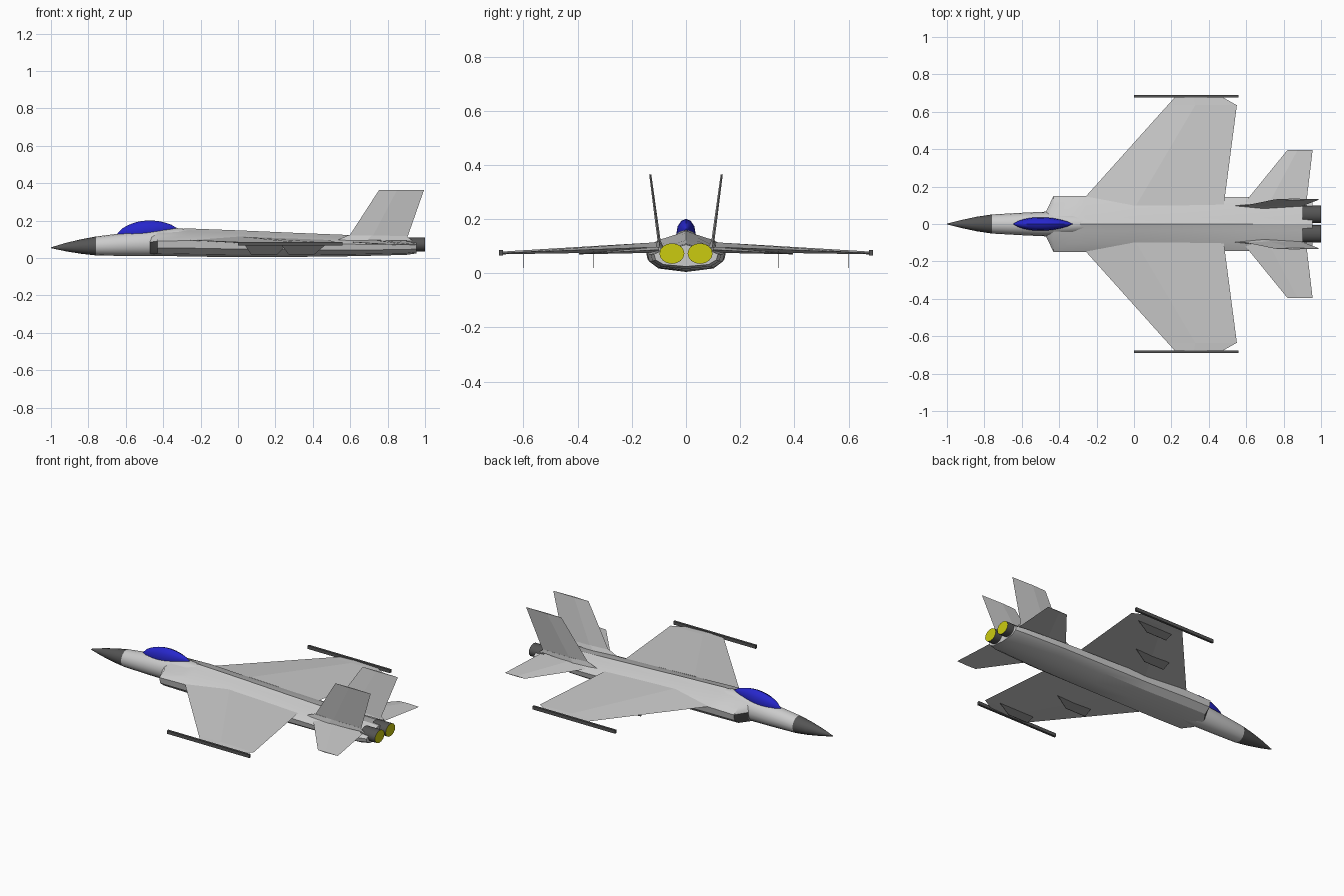
import bpy, bmesh, math
from mathutils import Vector

cube = bpy.data.objects.get("Cube")
if cube:
    bpy.data.objects.remove(cube, do_unlink=True)


def material(name, rgb):
    m = bpy.data.materials.new(name)
    m.use_nodes = True
    m.diffuse_color = (*rgb, 1)
    m.node_tree.nodes["Principled BSDF"].inputs["Base Color"].default_value = (*rgb, 1)
    return m


GREY = material("light grey", (0.6, 0.6, 0.6))
DARK = material("dark grey", (0.09, 0.09, 0.09))
BLUE = material("canopy blue", (0.02, 0.02, 0.6))
YELLOW = material("exhaust yellow", (0.6, 0.6, 0.005))


def loft(name, rings, mats, rule=None, smooth=None):
    """Skin a row of equal point rings and cap both ends."""
    bm = bmesh.new()
    rows = [[bm.verts.new(p) for p in ring] for ring in rings]
    n = len(rows[0])
    for a, b in zip(rows, rows[1:]):
        for i in range(n):
            j = (i + 1) % n
            bm.faces.new((a[i], a[j], b[j], b[i]))
    bm.faces.new(rows[0])
    bm.faces.new(rows[-1])
    bmesh.ops.recalc_face_normals(bm, faces=bm.faces)
    if rule:
        for f in bm.faces:
            f.material_index = rule(f.calc_center_median(), f.normal)
    me = bpy.data.meshes.new(name)
    bm.to_mesh(me)
    bm.free()
    for m in mats:
        me.materials.append(m)
    ob = bpy.data.objects.new(name, me)
    bpy.context.collection.objects.link(ob)
    if smooth:
        bpy.ops.object.select_all(action='DESELECT')
        bpy.context.view_layer.objects.active = ob
        ob.select_set(True)
        bpy.ops.object.shade_smooth_by_angle(angle=math.radians(smooth))
    return ob


def oval(x, y, z, ry, rz, n=16):
    turns = [math.tau * i / n for i in range(n)]
    return [(x, y + ry * math.cos(t), z + rz * math.sin(t)) for t in turns]


def foil(name, stations, normal):
    """Thin diamond-section surface; stations hold leading edge, trailing edge, thickness."""
    rings = []
    for lead, trail, thick in stations:
        a, b = Vector(lead), Vector(trail)
        mid, off = a.lerp(b, 0.4), Vector(normal) * thick / 2
        rings.append([a, mid + off, b, mid - off])
    return loft(name, rings, [GREY])


# Nose and forward fuselage: x, half width, bottom, top
NOSE = [(-1, .002, .053, .057), (-.92, .022, .036, .081), (-.84, .039, .023, .1),
        (-.76, .051, .014, .115), (-.6, .06, .011, .135), (-.45, .067, .01, .15),
        (-.33, .062, .01, .16), (-.1, .03, .03, .14)]
loft("forward_fuselage", [oval(x, 0, (b + t) / 2, w, (t - b) / 2) for x, w, b, t in NOSE],
     [GREY, DARK], lambda c, n: int(c.x < -.76), 40)

# Main body with side intakes: x, half width, bottom, top
HALF = [(0, 1), (.25, .9), (.69, .76), (1, .57), (.95, .3), (.7, .09), (0, 0)]
PROFILE = HALF + [(-u, v) for u, v in HALF[-2:0:-1]]
BODY = [(-.47, .068, .012, .14), (-.43, .15, .012, .15), (-.26, .15, .008, .158),
        (0, .145, .005, .148), (.3, .145, .006, .135), (.62, .143, .01, .122),
        (.9, .13, .017, .11), (.955, .118, .025, .106)]
loft("main_body", [[(x, u * w, b + v * (t - b)) for u, v in PROFILE] for x, w, b, t in BODY],
     [GREY, DARK], lambda c, n: int(c.x < -.44 and .03 < c.z < .09 and abs(c.y) > .04), 30)

# Canopy: tapered ovals along a rising base line
STEPS = 12
rings = []
for i in range(STEPS + 1):
    s = i / STEPS
    r = max(math.sin(math.pi * s ** .9), .01) ** .7
    rings.append(oval(-.645 + .315 * s, 0, .13 + .03 * s, .036 * r, .056 * r, 12))
loft("canopy", rings, [BLUE], None, 40)

for s, side in ((-1, "right"), (1, "left")):
    # Wing with clipped trailing corner
    foil(side + "_wing", [((-.3, s * .1, .097), (.48, s * .1, .097), .036),
                          ((.18, s * .635, .077), (.55, s * .635, .077), .012),
                          ((.22, s * .68, .075), (.47, s * .68, .075), .01)], (0, 0, 1))
    # Wing tip rail
    loft(side + "_tip_rail", [[(x, s * .683 + a * .007, .076 + b * .01)
                               for a, b in ((-1, -1), (1, -1), (1, 1), (-1, 1))]
                              for x in (0, .56)], [DARK])
    # Underwing pylons
    for label, x, y, top in (("inner", .15, .34, .08), ("outer", .35, .6, .072)):
        shape = [(-.12, top), (.12, top), (.06, .02), (-.08, .02)]
        loft(f"{side}_{label}_pylon", [[(x + dx, s * y + d, z) for dx, z in shape]
                                       for d in (-.001, .001)], [DARK])
    # Tailplane
    foil(side + "_tailplane", [((.58, s * .1, .087), (.92, s * .1, .087), .022),
                               ((.82, s * .395, .072), (.955, s * .395, .072), .004)], (0, 0, 1))
    # Canted tail fin and its low root fillet
    foil(side + "_tail_fin", [((.58, s * .096, .095), (.9, s * .096, .095), .012),
                              ((.755, s * .132, .365), (.995, s * .132, .365), .008)], (0, 1, 0))
    foil(side + "_fin_root", [((.53, s * .097, .095), (.93, s * .097, .095), .03),
                              ((.59, s * .1, .122), (.9, s * .1, .118), .012)], (0, 1, 0))
    # Exhaust nozzle with glowing end
    loft(side + "_exhaust", [oval(x, s * .052, .073, .046, .038) for x in (.9, 1)],
         [DARK, YELLOW], lambda c, n: int(n.x > .9), 40)
